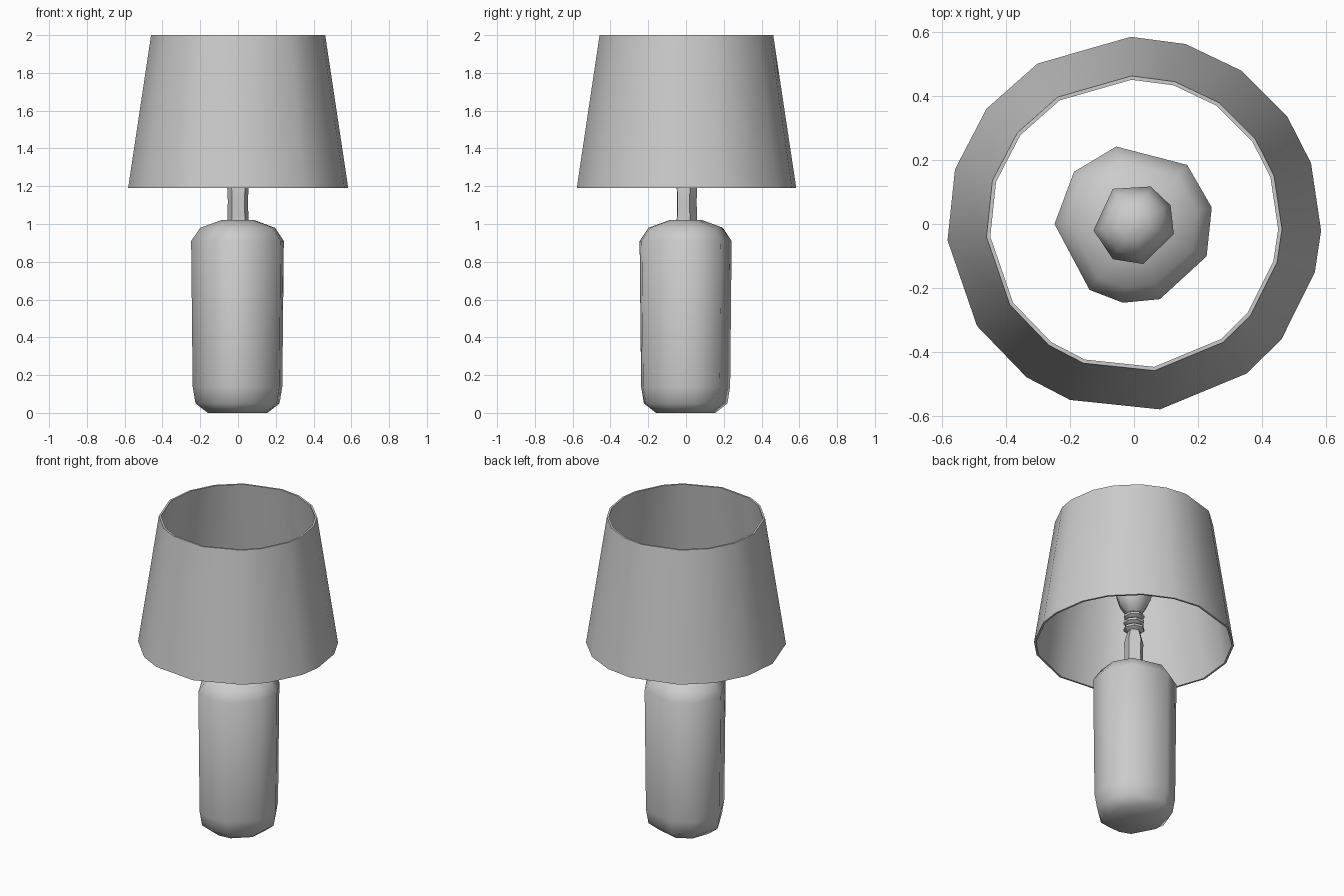
import bpy, bmesh
from math import cos, sin, radians

cube = bpy.data.objects.get("Cube")
if cube:
    bpy.data.objects.remove(cube)

grey = bpy.data.materials.new("warm_grey")
grey.use_nodes = True
colour = (0.6, 0.6, 0.6, 1)
grey.diffuse_color = colour
grey.node_tree.nodes["Principled BSDF"].inputs["Base Color"].default_value = colour


def even(sides, start=0):
    return [start + 360 * i / sides for i in range(sides)]


def loft(name, angles, profile, smooth, loop=False):
    """Stack rings of (radius, height); cap the ends or close the profile into a loop."""
    bm = bmesh.new()
    rings = [[bm.verts.new((r * cos(radians(a)), r * sin(radians(a)), z)) for a in angles]
             for r, z in profile]
    pairs = list(zip(rings, rings[1:]))
    if loop:
        pairs.append((rings[-1], rings[0]))
    else:
        bm.faces.new(rings[0])
        bm.faces.new(rings[-1])
    n = len(angles)
    for low, high in pairs:
        for i in range(n):
            j = (i + 1) % n
            bm.faces.new((low[i], low[j], high[j], high[i]))
    bmesh.ops.recalc_face_normals(bm, faces=bm.faces[:])
    mesh = bpy.data.meshes.new(name)
    bm.to_mesh(mesh)
    bm.free()
    mesh.materials.append(grey)
    obj = bpy.data.objects.new(name, mesh)
    bpy.context.collection.objects.link(obj)
    bpy.ops.object.select_all(action='DESELECT')
    obj.select_set(True)
    bpy.context.view_layer.objects.active = obj
    bpy.ops.object.shade_smooth_by_angle(angle=radians(smooth))
    return obj


# Faceted bottle-shaped base with uneven sides
base_angles = [-124, -98, -71, -24, 12, 48, 103, 139, 180]
loft("base", base_angles,
     [(0.16, 0), (0.225, 0.05), (0.24, 0.14), (0.248, 0.91), (0.2, 0.98), (0.09, 1.02)], 75)

# Stem with a pinched waist
loft("stem", even(5, 20), [(0.06, 1.0), (0.056, 1.12), (0.06, 1.2), (0.04, 1.27)], 20)

# Screw bands of the bulb socket
for i in range(3):
    z = 1.27 + 0.04 * i
    loft("socket_band", even(7, 15 * i),
         [(0.04, z), (0.062, z + 0.012), (0.062, z + 0.026), (0.04, z + 0.04)], 30)

# Bulb
bulb_angles = [-171, -121, -77, -14, 27, 66, 121]
loft("bulb", bulb_angles,
     [(0.045, 1.38), (0.1, 1.46), (0.128, 1.54), (0.1, 1.62), (0.05, 1.66)], 75)

# Tapered shade, a thin wall open at both ends
shade_angles = [-175, -147, -125, -110, -82, -53, -38, -15, -2,
                19, 35, 55, 74, 91, 121, 142, 163]
loft("shade", shade_angles,
     [(0.584, 1.19), (0.462, 2), (0.45, 2), (0.572, 1.19)], 45, loop=True)
